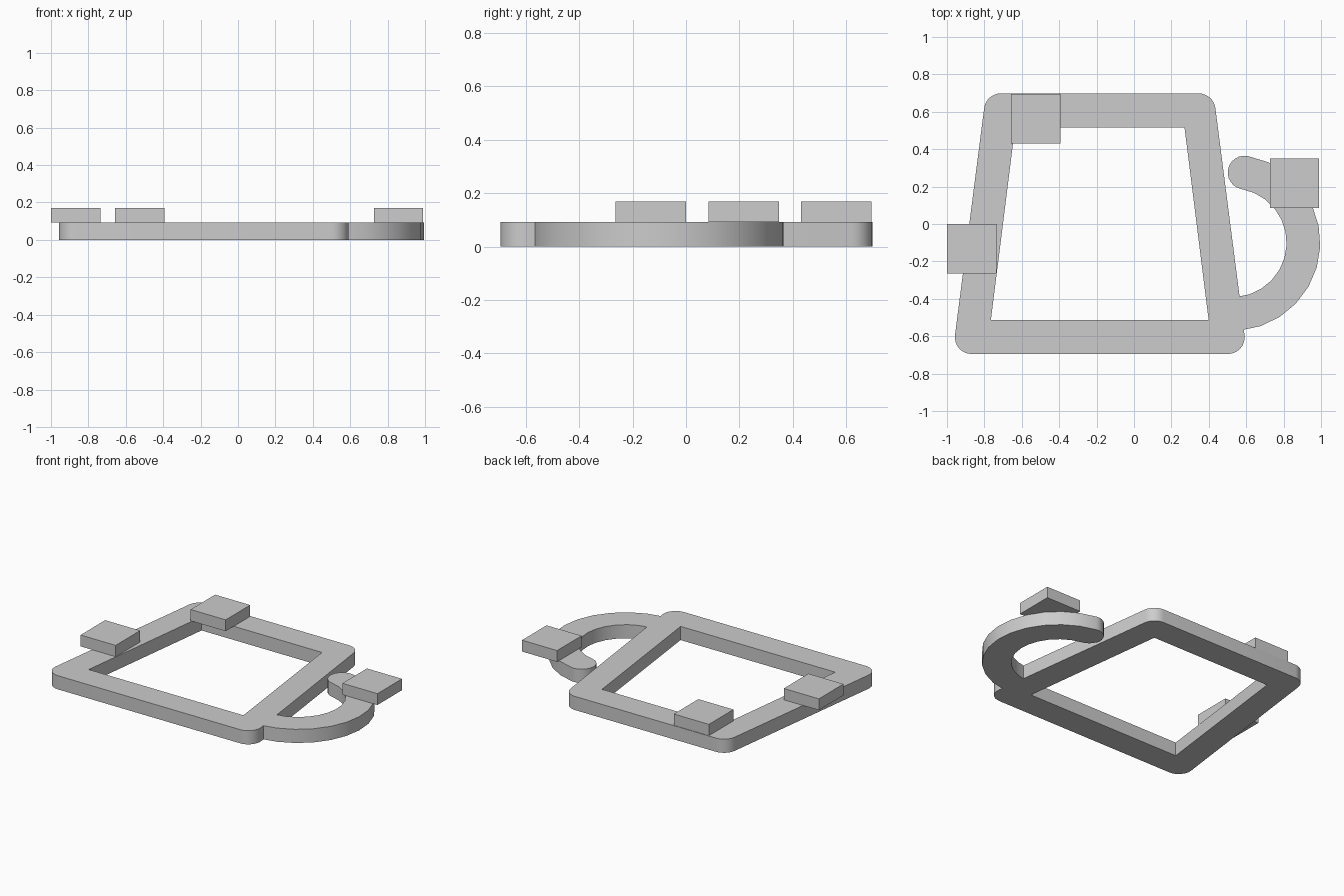
import bpy, bmesh
from math import cos, sin, radians
from mathutils import Vector

cube = bpy.data.objects.get("Cube")
if cube:
    bpy.data.objects.remove(cube, do_unlink=True)

THICK = 0.093    # height of frame and hook
MID_X = -0.183   # symmetry line of the frame

grey = bpy.data.materials.new("plain_grey")
grey.use_nodes = True
grey.diffuse_color = (0.604, 0.604, 0.604, 1)
grey.node_tree.nodes["Principled BSDF"].inputs["Base Color"].default_value = grey.diffuse_color


def prism(name, outline, z0, z1):
    """Extrude a flat counter-clockwise outline from z0 to z1."""
    bm = bmesh.new()
    face = bm.faces.new([bm.verts.new((x, y, z0)) for x, y in outline])
    top = bmesh.ops.extrude_face_region(bm, geom=[face], use_keep_orig=True)["geom"]
    bmesh.ops.translate(bm, vec=(0, 0, z1 - z0),
                        verts=[v for v in top if isinstance(v, bmesh.types.BMVert)])
    bmesh.ops.recalc_face_normals(bm, faces=bm.faces)
    mesh = bpy.data.meshes.new(name)
    bm.to_mesh(mesh)
    bm.free()
    mesh.materials.append(grey)
    obj = bpy.data.objects.new(name, mesh)
    bpy.context.collection.objects.link(obj)
    return obj


def trapezoid(bottom, top, y0, y1):
    return [Vector(p) for p in ((MID_X - bottom, y0), (MID_X + bottom, y0),
                                (MID_X + top, y1), (MID_X - top, y1))]


def rounded(points, radius, steps=8):
    """Replace each corner with a tangent arc."""
    out = []
    for i, p in enumerate(points):
        a = (points[i - 1] - p).normalized()
        b = (points[(i + 1) % len(points)] - p).normalized()
        half = a.angle(b) / 2
        centre = p + (a + b).normalized() * radius / sin(half)
        reach = radius * cos(half) / sin(half)
        start = (p + a * reach - centre).normalized()
        end = (p + b * reach - centre).normalized()
        out += [centre + start.slerp(end, k / steps) * radius for k in range(steps + 1)]
    return out


def arc(centre, radius, a0, a1, steps):
    angles = [radians(a0 + (a1 - a0) * k / steps) for k in range(steps + 1)]
    return [(centre[0] + radius * cos(a), centre[1] + radius * sin(a)) for a in angles]


def boolean(target, tool, operation):
    mod = target.modifiers.new(operation.lower(), "BOOLEAN")
    mod.object, mod.operation, mod.solver = tool, operation, "EXACT"
    bpy.context.view_layer.objects.active = target
    bpy.ops.object.modifier_apply(modifier=mod.name)
    bpy.data.objects.remove(tool, do_unlink=True)


# Tapered frame with rounded outer corners and a sharp opening
frame = prism("frame_with_hook", rounded(trapezoid(0.787, 0.608, -0.695, 0.698), 0.09), 0, THICK)
opening = prism("opening_cutter", trapezoid(0.582, 0.453, -0.512, 0.517), -0.1, 0.2)
boolean(frame, opening, "DIFFERENCE")

# Curved hook with a round tip, merged into the frame
HUB, BEND, HALF, END = (0.525, -0.1), 0.381, 0.09, 80
tip = (HUB[0] + BEND * cos(radians(END)), HUB[1] + BEND * sin(radians(END)))
outline = (arc(HUB, BEND + HALF, -85, END, 12)
           + arc(tip, HALF, END, END + 180, 12)[1:-1]
           + arc(HUB, BEND - HALF, END, -85, 12))
boolean(frame, prism("hook", outline, 0, THICK), "UNION")

# Square pads resting on the frame and the hook
for name, x, y in (("side_pad", -0.868, -0.132), ("back_pad", -0.526, 0.562),
                   ("hook_pad", 0.858, 0.217)):
    h = 0.132
    prism(name, [(x - h, y - h), (x + h, y - h), (x + h, y + h), (x - h, y + h)], THICK, 0.17)

# Smooth the rounded walls, keep the edges crisp
bpy.ops.object.select_all(action="DESELECT")
frame.select_set(True)
bpy.context.view_layer.objects.active = frame
bpy.ops.object.shade_smooth_by_angle(angle=radians(30))
